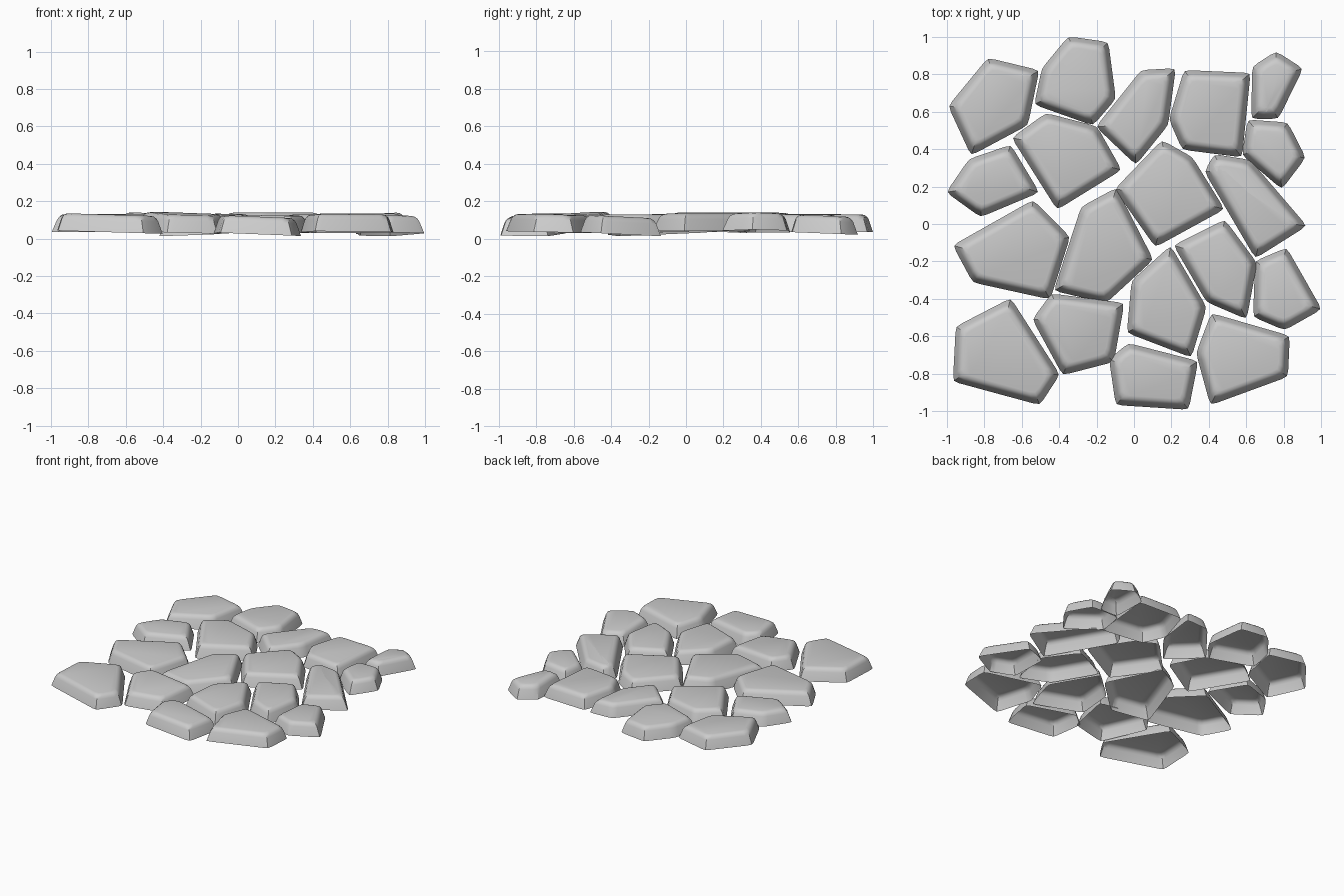
import bpy
from mathutils import Vector

if "Cube" in bpy.data.objects:
    bpy.data.objects.remove(bpy.data.objects["Cube"])

# Cross-section of every stone: (inset from outline, height), open underneath
PROFILE = [(0.0, 0.0), (0.02, 0.065), (0.028, 0.08), (0.04, 0.09), (0.055, 0.094)]
CORNER = 0.035


def offset(poly, d):
    # move every edge of a clockwise polygon inwards by d
    out = []
    n = len(poly)
    for i in range(n):
        p = poly[i]
        a = (p - poly[i - 1]).normalized()
        b = (poly[(i + 1) % n] - p).normalized()
        na, nb = Vector((a.y, -a.x)), Vector((b.y, -b.x))
        out.append(p + (na + nb) * (d / (1 + na.dot(nb))))
    return out


def rounded(poly):
    # replace each corner by three points of a small curve
    out = []
    n = len(poly)
    for i in range(n):
        p, q, r = poly[i], poly[i - 1], poly[(i + 1) % n]
        a = p + (q - p).normalized() * CORNER
        b = p + (r - p).normalized() * CORNER
        out += [a, (a + b) * 0.17 + p * 0.66, b]
    return out


def stone(name, pts, z=0.035, gx=0.0, gy=0.0):
    # one tapered paving stone, tilted by the slopes gx, gy
    poly = offset([Vector(p) for p in pts], -0.003)
    c = sum(poly, Vector((0, 0))) / len(poly)
    verts, faces = [], []
    for d, h in PROFILE:
        for p in rounded(offset(poly, d)):
            verts.append((p.x, p.y, z + h + gx * (p.x - c.x) + gy * (p.y - c.y)))
    m = len(poly) * 3
    for k in range(len(PROFILE) - 1):
        for i in range(m):
            j = (i + 1) % m
            faces.append((k * m + j, k * m + i, (k + 1) * m + i, (k + 1) * m + j))
    faces.append([len(verts) - 1 - i for i in range(m)])
    me = bpy.data.meshes.new(name)
    me.from_pydata(verts, [], faces)
    me.update()
    ob = bpy.data.objects.new(name, me)
    bpy.context.collection.objects.link(ob)
    bpy.ops.object.select_all(action='DESELECT')
    ob.select_set(True)
    bpy.context.view_layer.objects.active = ob
    bpy.ops.object.shade_smooth_by_angle(angle=0.6)
    return ob


# Back row
stone("stone_back_left", [(-.78, .885), (-.51, .82), (-.57, .53), (-.87, .37), (-.99, .63)], .038)
stone("stone_back_tall", [(-.35, 1.0), (-.14, .97), (-.10, .67), (-.22, .53), (-.53, .64), (-.49, .83)], .035)
stone("stone_back_middle", [(.04, .82), (.22, .83), (.18, .53), (.01, .32), (-.20, .52)], .035)
stone("stone_back_square", [(.27, .82), (.62, .805), (.575, .36), (.26, .40), (.19, .56)], .035)
stone("stone_back_corner", [(.76, .92), (.90, .83), (.77, .565), (.63, .565), (.635, .84)], .028, 0, -.04)
stone("stone_back_small", [(.61, .555), (.82, .54), (.915, .355), (.79, .19), (.58, .37)], .04, .05)

# Middle rows
stone("stone_mid_back", [(-.47, .59), (-.20, .52), (-.07, .29), (-.41, .08), (-.65, .46)], .04, -.03)
stone("stone_mid_left", [(-.66, .42), (-.51, .17), (-.82, .04), (-1.0, .17), (-.88, .345)], .035)
stone("stone_centre", [(.15, .445), (.31, .355), (.48, .08), (.115, -.12), (-.10, .185)], .045)
stone("stone_mid_right", [(.43, .37), (.62, .34), (.92, -.01), (.65, -.18), (.38, .28)], .04)
stone("stone_wide_left", [(-.54, .125), (-.345, -.07), (-.45, -.40), (-.86, -.31), (-.965, -.115)], .035)
stone("stone_wedge", [(-.095, .19), (.10, -.19), (-.15, -.42), (-.425, -.355), (-.28, .09)], .03, .04, .03)
stone("stone_inner_right", [(.485, .02), (.655, -.21), (.60, -.505), (.39, -.415), (.215, -.115)], .035)
stone("stone_outer_right", [(.815, -.13), (1.0, -.455), (.805, -.565), (.64, -.495), (.65, -.20)], .025, 0, -.05)

# Front rows
stone("stone_inner_front", [(.195, -.12), (.385, -.445), (.305, -.71), (-.035, -.58), (-.01, -.305)], .03)
stone("stone_front_left", [(-.66, -.40), (-.40, -.805), (-.505, -.965), (-.965, -.84), (-.95, -.55)], .035, -.03)
stone("stone_front_second", [(-.44, -.375), (-.055, -.425), (-.11, -.735), (-.38, -.805), (-.54, -.51)], .04, -.03, .04)
stone("stone_front_middle", [(-.03, -.64), (.34, -.735), (.29, -.99), (-.095, -.965), (-.13, -.725)], .025, -.04)
stone("stone_front_right", [(.415, -.48), (.83, -.60), (.82, -.815), (.41, -.965), (.335, -.69)], .035, 0, -.02)
